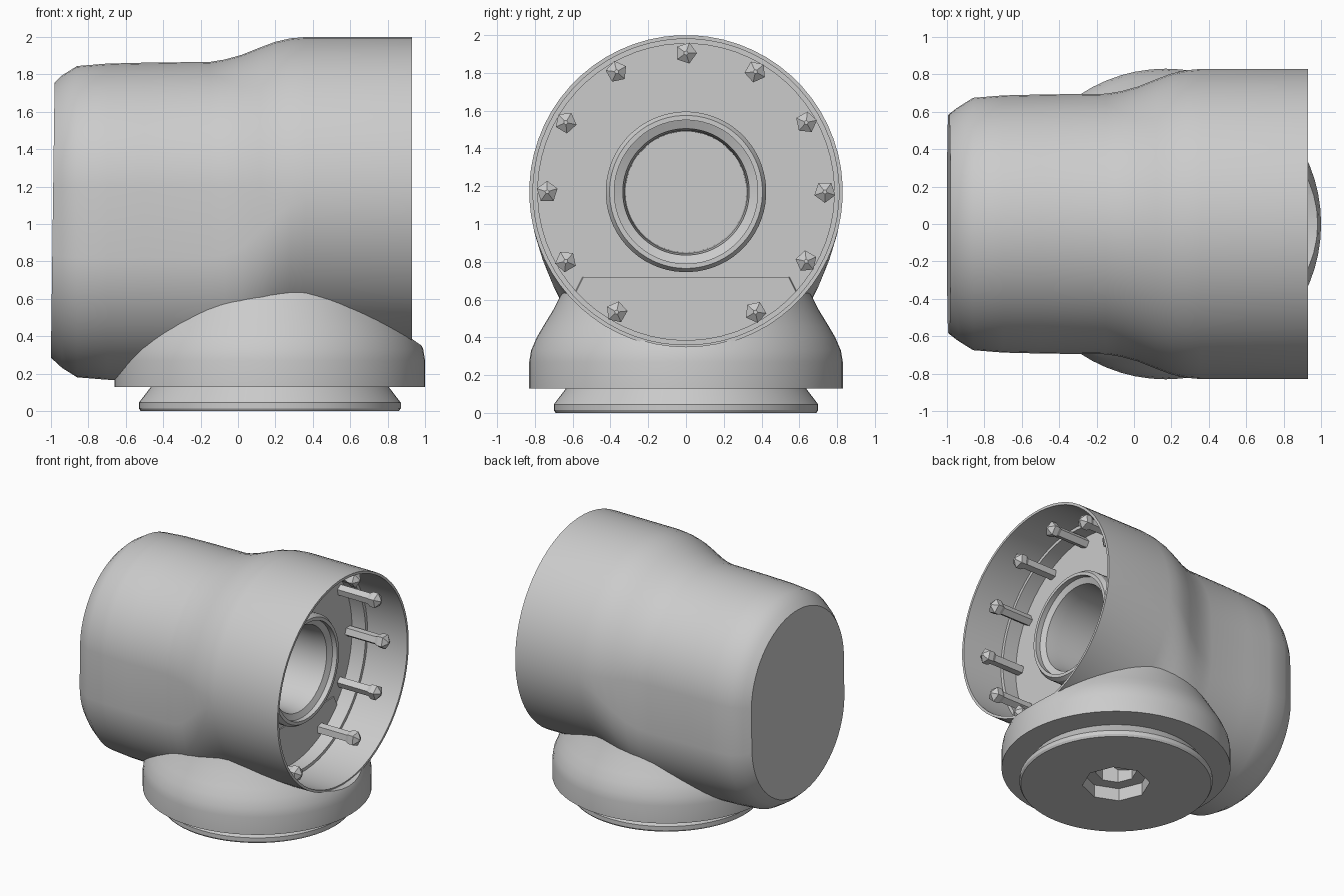
import bpy, bmesh, math
from mathutils import Matrix, Vector

cube = bpy.data.objects.get("Cube")
if cube:
    bpy.data.objects.remove(cube, do_unlink=True)

grey = bpy.data.materials.new("plain_grey")
grey.use_nodes = True
COLOUR = (0.6, 0.6, 0.6, 1)
grey.diffuse_color = COLOUR
grey.node_tree.nodes["Principled BSDF"].inputs["Base Color"].default_value = COLOUR

AXIS_Z = 1.17      # height of the horizontal barrel axis
BASE_X = 0.17      # position of the vertical base axis
TO_X = Matrix.Rotation(math.pi / 2, 4, 'Y')   # turns z-up lathes towards +x


def loft(name, rings, matrix=None):
    """Skin equal-sized rings of points and cap both ends."""
    bm = bmesh.new()
    loops = [[bm.verts.new(p) for p in ring] for ring in rings]
    n = len(loops[0])
    for a, b in zip(loops, loops[1:]):
        for i in range(n):
            j = (i + 1) % n
            bm.faces.new((a[i], a[j], b[j], b[i]))
    bm.faces.new(loops[0])
    bm.faces.new(loops[-1])
    bmesh.ops.recalc_face_normals(bm, faces=bm.faces)
    mesh = bpy.data.meshes.new(name)
    bm.to_mesh(mesh)
    bm.free()
    mesh.materials.append(grey)
    obj = bpy.data.objects.new(name, mesh)
    bpy.context.collection.objects.link(obj)
    if matrix:
        obj.matrix_world = matrix
    return obj


def lathe(name, profile, sides, matrix):
    """Revolve (radius, height) pairs about z."""
    turn = [2 * math.pi * i / sides for i in range(sides)]
    rings = [[(r * math.cos(t), r * math.sin(t), z) for t in turn] for r, z in profile]
    return loft(name, rings, matrix)


def activate(obj):
    bpy.ops.object.select_all(action='DESELECT')
    obj.select_set(True)
    bpy.context.view_layer.objects.active = obj


def smooth(obj, degrees=28):
    activate(obj)
    bpy.ops.object.shade_smooth_by_angle(angle=math.radians(degrees))


def section(x, r, drop=0, sides=64):
    """Circle whose lower half is moved down by drop, giving an upright slot shape."""
    ring = []
    for i in range(sides):
        t = 2 * math.pi * (i + 0.5) / sides
        z = AXIS_Z + r * math.sin(t) - (drop if math.sin(t) < 0 else 0)
        ring.append(Vector((x, r * math.cos(t), z)))
    return ring


# Barrel: slot-shaped closed end blending to a round open end
DROP = 0.315
outside = [(-0.98, 0.585, 0.3), (-0.94, 0.625, DROP), (-0.86, 0.675, DROP),
           (-0.7, 0.688, DROP), (-0.5, 0.693, DROP), (-0.15, 0.697, DROP),
           (-0.07, 0.71, 0.3), (0.02, 0.735, 0.26), (0.12, 0.775, 0.17),
           (0.2, 0.805, 0.09), (0.28, 0.823, 0.03), (0.36, 0.83, 0), (0.93, 0.83, 0)]
# Recess with a stepped wall, a raised centre ring and a deep bore
inside = [(0.93, 0.81), (0.58, 0.81), (0.58, 0.785), (0.46, 0.785), (0.46, 0.425),
          (0.58, 0.425), (0.61, 0.405), (0.61, 0.38), (0.57, 0.38), (0.55, 0.335),
          (0.45, 0.325), (-0.5, 0.32)]
rings = [section(*s) for s in outside + inside]
for p in rings[0]:                      # slight lean of the closed end
    p.x -= 0.0135 * (1.76 - p.z)
smooth(loft("barrel", rings))

# Pegs around the recess, leaving the lowest position empty
for k in range(12):
    if k == 9:
        continue
    a = math.radians(30 * k)
    place = Matrix.Translation((0, 0.735 * math.cos(a), AXIS_Z + 0.735 * math.sin(a)))
    lathe(f"peg_{k + 1}", [(0.042, 0.45), (0.042, 0.72), (0.058, 0.75),
                           (0.058, 0.79), (0.012, 0.82)], 5,
          place @ Matrix.Rotation(a, 4, 'X') @ TO_X)

# Domed base with flange, neck and foot
base = lathe("base", [(0.25, 0), (0.69, 0), (0.7, 0.015), (0.7, 0.045), (0.635, 0.13),
                      (0.83, 0.13), (0.83, 0.27), (0.82, 0.33), (0.79, 0.4),
                      (0.755, 0.46), (0.7, 0.55), (0.66, 0.63), (0.62, 0.72)],
             64, Matrix.Translation((BASE_X, 0, 0)))
hub = Matrix.Translation((BASE_X, 0, 0))
cutters = [
    # clears the barrel recess
    lathe("recess_cutter", [(0.82, 0.47), (0.82, 1.3)], 64,
          Matrix.Translation((0, 0, AXIS_Z)) @ TO_X),
    # stepped socket in the underside
    lathe("socket_cutter", [(0.245, -0.1), (0.245, 0.1), (0.15, 0.1), (0.15, 0.25)], 8, hub),
]
for cutter in cutters:
    cutter.hide_render = True
    activate(base)
    mod = base.modifiers.new("cut", 'BOOLEAN')
    mod.operation = 'DIFFERENCE'
    mod.solver = 'EXACT'
    mod.object = cutter
    bpy.ops.object.modifier_apply(modifier=mod.name)
    bpy.data.objects.remove(cutter, do_unlink=True)
smooth(base)
